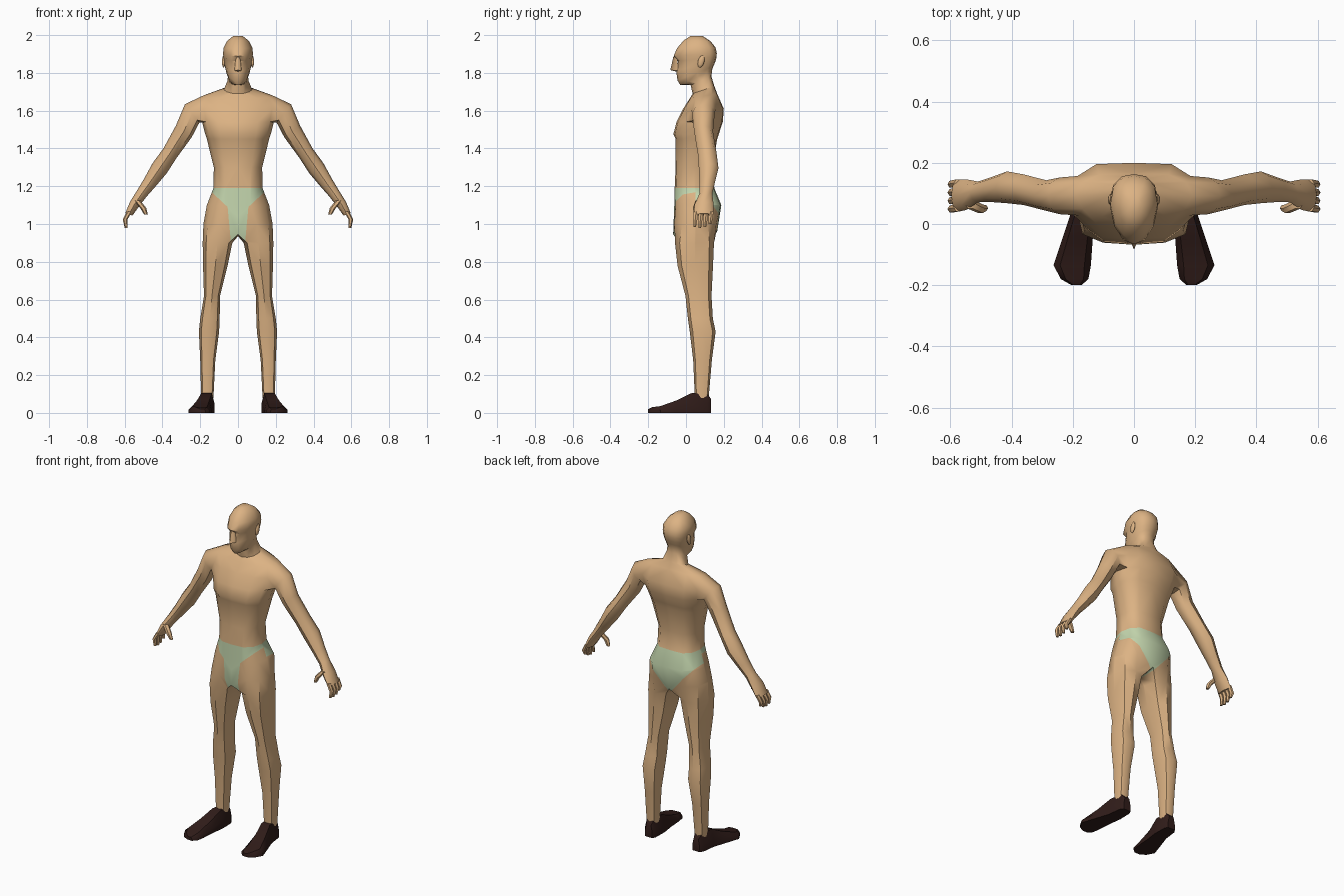
import bpy, bmesh, math
from mathutils import Vector, Matrix

if "Cube" in bpy.data.objects:
    bpy.data.objects.remove(bpy.data.objects["Cube"])


def material(name, col):
    m = bpy.data.materials.new(name)
    m.diffuse_color = (*col, 1)
    m.use_nodes = True
    m.node_tree.nodes["Principled BSDF"].inputs["Base Color"].default_value = m.diffuse_color
    return m


SKIN = material("skin", (0.72, 0.45, 0.23))
GREEN = material("pale_green", (0.55, 0.67, 0.42))
BROWN = material("dark_brown", (0.03, 0.012, 0.01))


def finish(name, bm, mats, angle=40):
    bmesh.ops.recalc_face_normals(bm, faces=bm.faces[:])
    me = bpy.data.meshes.new(name)
    bm.to_mesh(me)
    bm.free()
    for m in mats:
        me.materials.append(m)
    ob = bpy.data.objects.new(name, me)
    bpy.context.collection.objects.link(ob)
    bpy.ops.object.select_all(action='DESELECT')
    ob.select_set(True)
    bpy.context.view_layer.objects.active = ob
    bpy.ops.object.shade_smooth_by_angle(angle=math.radians(angle))
    mod = ob.modifiers.new("mirror", 'MIRROR')
    mod.merge_threshold = 0.001
    return ob


def verts(bm, pts):
    return [bm.verts.new(p) for p in pts]


def bridge(bm, a, b, closed=True, skip=()):
    n = len(a)
    for k in range(n if closed else n - 1):
        if k not in skip:
            j = (k + 1) % n
            bm.faces.new((a[k], a[j], b[j], b[k]))


def loft(bm, rings, caps=True):
    for a, b in zip(rings, rings[1:]):
        bridge(bm, a, b)
    if caps:
        bm.faces.new(rings[0])
        bm.faces.new(rings[-1])


# half cross-sections running from front centre to back centre
TRUNK = ((0, .55, .88, 1, .9, .6, 0), (0, .03, .2, .5, .8, .98, 1))
HEAD = ((0, .45, .82, 1, .87, .5, 0), (0, .06, .26, .55, .84, .97, 1))


def half_ring(prof, zf, zb, hw, yf, yb):
    return [(hw * fx, yf + (yb - yf) * fy, zf + (zb - zf) * fy) for fx, fy in zip(*prof)]


bm = bmesh.new()

# trunk, neck and head: front z, back z, half width, front y, back y
trunk = [(1.0, 1.0, .183, -.068, .165), (1.1, 1.1, .165, -.062, .187),
         (1.19, 1.19, .13, -.06, .15), (1.30, 1.30, .128, -.055, .14),
         (1.45, 1.45, .165, -.055, .165), (1.475, 1.48, .174, -.067, .175),
         (1.54, 1.54, .19, -.05, .195), (1.61, 1.61, .205, -.015, .2),
         (1.665, 1.69, .19, .02, .165)]
head = [(1.69, 1.73, .075, .035, .15), (1.735, 1.78, .055, .025, .135),
        (1.735, 1.815, .054, -.03, .138), (1.76, 1.835, .062, -.045, .145),
        (1.81, 1.86, .07, -.052, .156), (1.862, 1.885, .075, -.042, .162),
        (1.888, 1.905, .079, -.066, .163), (1.93, 1.935, .077, -.048, .156),
        (1.972, 1.968, .057, -.012, .13), (1.996, 1.994, .026, .025, .09)]
rings = [verts(bm, half_ring(TRUNK, *r)) for r in trunk]
rings += [verts(bm, half_ring(HEAD, *r)) for r in head]
for i, (a, b) in enumerate(zip(rings, rings[1:])):
    bridge(bm, a, b, False, (2, 3) if i in (6, 7) else ())
bm.faces.new(rings[-1])

# legs grow from the hip ring plus one crotch point: z, inner x, outer x, front y, back y
legs = [(.90, .03, .187, -.058, .148), (.78, .055, .185, -.045, .143),
        (.62, .095, .18, -.003, .135), (.5, .097, .2, .01, .142),
        (.43, .1, .207, .02, .157), (.28, .12, .2, .038, .137), (.08, .13, .195, .047, .12)]
hip = rings[0]
hip[0].co.z, hip[6].co.z = .945, .96
leg_rings = [hip + [bm.verts.new((0, .05, .935))]]
for z, xi, xo, yf, yb in legs:
    pts = []
    for k in range(8):
        t = math.radians(225 + 45 * k)
        s = 1.08 if k % 2 == 0 else 1
        pts.append(((xi + xo) / 2 + (xo - xi) / 2 * s * math.cos(t),
                    (yf + yb) / 2 + (yb - yf) / 2 * s * math.sin(t), z))
    leg_rings.append(verts(bm, pts))
loft(bm, leg_rings, False)
bm.faces.new(leg_rings[-1])

# arms grow from the shoulder opening: x, y, z, thickness, depth, slope angle
arms = [(.243, .092, 1.585, .062, .06, 52), (.287, .093, 1.49, .052, .05, 37),
        (.36, .112, 1.375, .043, .05, 37), (.415, .12, 1.295, .046, .052, 37),
        (.47, .112, 1.215, .036, .04, 37), (.51, .105, 1.16, .03, .034, 30),
        (.548, .096, 1.105, .027, .05, 25), (.578, .093, 1.05, .02, .053, 15)]
A, B, C = rings[6:9]
arm_rings = [[A[2], A[3], A[4], B[4], C[4], C[3], C[2], B[2]]]
for x, y, z, ru, rv, ang in arms:
    u = Vector((math.cos(math.radians(ang)), 0, math.sin(math.radians(ang))))
    pts = []
    for k in range(8):
        t = math.radians(225 - 45 * k)
        pts.append(Vector((x, y, z)) + u * ru * math.cos(t) + Vector((0, rv * math.sin(t), 0)))
    arm_rings.append(verts(bm, pts))
loft(bm, arm_rings, False)
bm.faces.new(arm_rings[-1])

# briefs: cut the leg openings into the pelvis and colour the inside
FRONT = [((.042, .95), (.055, 1.09)), ((.055, 1.09), (.135, 1.165))]
BACK = [((.0, .935), (.17, 1.13))]


def above(line, p):
    (x0, z0), (x1, z1) = line
    return (x1 - x0) * (p.z - z0) - (z1 - z0) * (p.x - x0) > 0


def pelvis(test):
    fs = [f for f in bm.faces if .90 < f.calc_center_median().z < 1.19
          and f.calc_center_median().x < .21 and test(f.calc_center_median().y)]
    return list({g for f in fs for g in (*f.verts, *f.edges)}) + fs


def cut(test, co, no):
    bmesh.ops.bisect_plane(bm, geom=pelvis(test), plane_co=co, plane_no=no, dist=1e-4)


cut(lambda y: True, (0, .05, 0), (0, 1, 0))
for lines, test in ((FRONT, lambda y: y < .05), (BACK, lambda y: y >= .05)):
    for (x0, z0), (x1, z1) in lines:
        cut(test, (x0, 0, z0), (z0 - z1, 0, x1 - x0))
for f in bm.faces:
    c = f.calc_center_median()
    if .92 < c.z < 1.19 and c.x < .21:
        if any(above(l, c) for l in (FRONT if c.y < .05 else BACK)):
            f.material_index = 1
finish("body", bm, [SKIN, GREEN], 45)

# fingers and thumb
bm = bmesh.new()


def tube(path, r):
    out = []
    for i, (x, y, z) in enumerate(path):
        q = r * (1, .95, .6)[i]
        out.append(verts(bm, [(x + q * math.cos(k * math.pi / 3),
                               y + q * math.sin(k * math.pi / 3), z) for k in range(6)]))
    loft(bm, out)


for i, tip in enumerate((.985, .98, .985, 1.0)):
    y = .053 + .027 * i
    tube([(.575, y, 1.065), (.597, y - .004, 1.025), (.592, y - .007, tip)], .0135)
tube([(.535, .065, 1.125), (.502, .05, 1.085), (.487, .052, 1.05)], .017)
finish("fingers", bm, [SKIN], 50)

# nose
bm = bmesh.new()
top, tip, base, side, inner = verts(bm, [(0, -.067, 1.885), (0, -.083, 1.815), (0, -.045, 1.805),
                                         (.019, -.042, 1.812), (.012, -.045, 1.88)])
bm.faces.new((top, tip, side, inner))
bm.faces.new((tip, base, side))
finish("nose", bm, [SKIN])

# ears
bm = bmesh.new()
bmesh.ops.create_icosphere(bm, subdivisions=2, radius=1, matrix=Matrix.Translation((.076, .08, 1.86))
                           @ Matrix.Rotation(math.radians(-15), 4, 'X')
                           @ Matrix.Diagonal((.009, .017, .034, 1)))
finish("ears", bm, [SKIN])

# shoes: y, centre x, half width, top z
bm = bmesh.new()
shoe = [(.132, .16, .024, .075), (.112, .162, .036, .1), (.03, .166, .042, .105),
        (-.05, .185, .05, .066), (-.135, .202, .061, .036), (-.18, .194, .045, .03),
        (-.2, .188, .016, .02)]
loft(bm, [verts(bm, [(cx + hw * sx, y, h * sz) for sx, sz in
                     ((-1, 0), (1, 0), (1, .45), (.65, 1), (-.65, 1), (-1, .45))])
          for y, cx, hw, h in shoe])
finish("shoes", bm, [BROWN])
